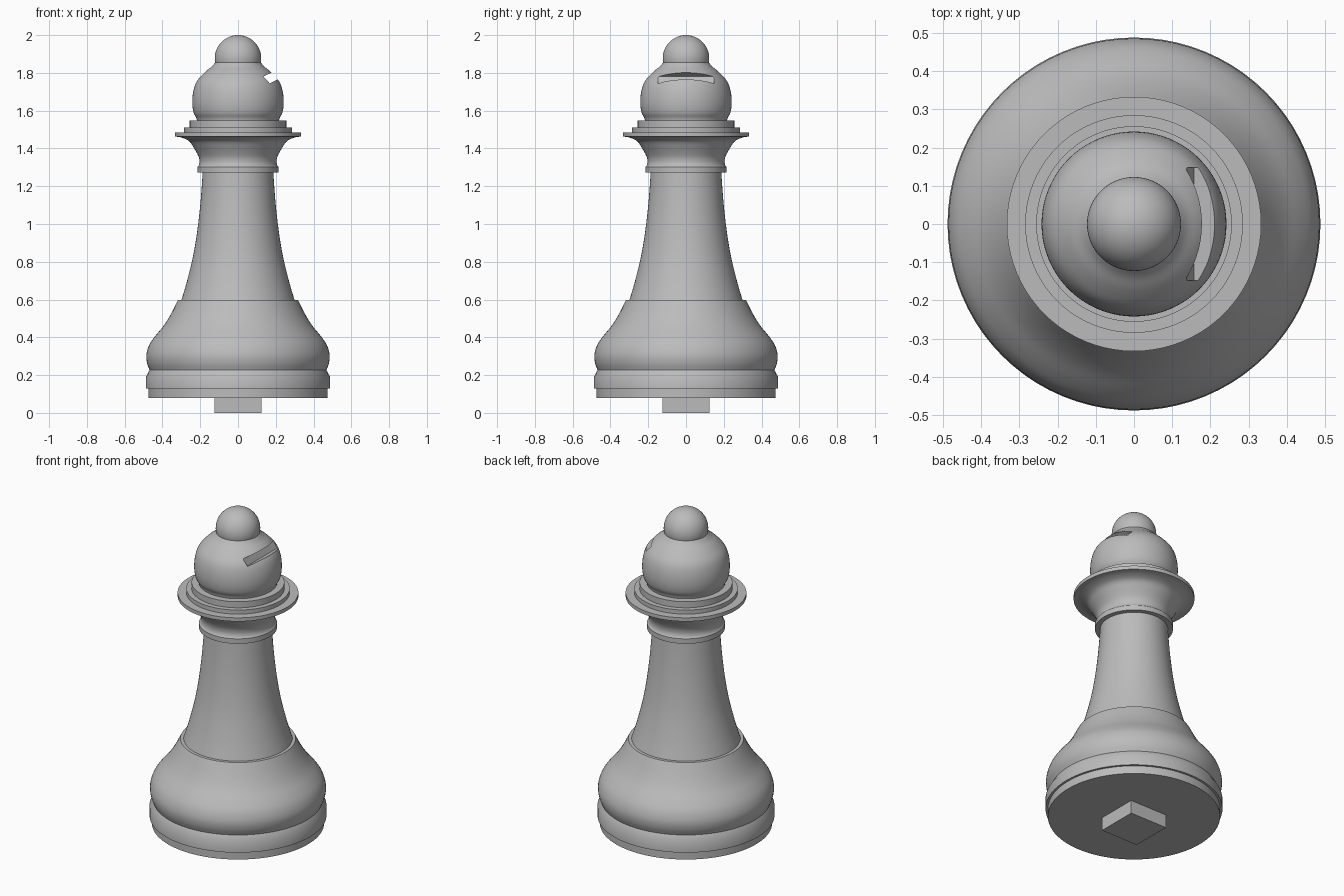
import bpy
import bmesh
import math
from mathutils import Vector, Matrix

cube = bpy.data.objects.get("Cube")
if cube:
    bpy.data.objects.remove(cube, do_unlink=True)

SEGMENTS = 80
GREY = (0.5, 0.5, 0.5, 1)
stone = bpy.data.materials.new("grey stone")
stone.use_nodes = True
stone.diffuse_color = GREY
stone.node_tree.nodes["Principled BSDF"].inputs["Base Color"].default_value = GREY


def finish(name, bm, smooth=True):
    bmesh.ops.recalc_face_normals(bm, faces=bm.faces)
    mesh = bpy.data.meshes.new(name)
    bm.to_mesh(mesh)
    bm.free()
    mesh.materials.append(stone)
    obj = bpy.data.objects.new(name, mesh)
    bpy.context.collection.objects.link(obj)
    if smooth:
        bpy.ops.object.select_all(action="DESELECT")
        obj.select_set(True)
        bpy.context.view_layer.objects.active = obj
        bpy.ops.object.shade_smooth_by_angle(angle=math.radians(30))
    return obj


def curve(points, steps=4):
    """Smooth curve through (radius, height) points."""
    p = [Vector(q) for q in points]
    p = [2 * p[0] - p[1]] + p + [2 * p[-1] - p[-2]]
    out = []
    for a, b, c, d in zip(p, p[1:], p[2:], p[3:]):
        for i in range(steps):
            t = i / steps
            out.append(0.5 * (2 * b + (c - a) * t + (2 * a - 5 * b + 4 * c - d) * t ** 2
                              + (3 * b - a - 3 * c + d) * t ** 3))
    return [tuple(v) for v in out] + [points[-1]]


def lathe(name, profile):
    """Turn a profile around the z axis, closing it at both ends."""
    profile = [(0, profile[0][1])] + list(profile) + [(0, profile[-1][1])]
    bm = bmesh.new()
    verts = [bm.verts.new((r, 0, z)) for r, z in profile]
    edges = [bm.edges.new(pair) for pair in zip(verts, verts[1:])]
    bmesh.ops.spin(bm, geom=verts + edges, cent=(0, 0, 0), axis=(0, 0, 1),
                   angle=math.tau, steps=SEGMENTS, use_merge=True)
    bmesh.ops.remove_doubles(bm, verts=bm.verts, dist=1e-5)
    return finish(name, bm)


def box(name, size, matrix):
    bm = bmesh.new()
    bmesh.ops.create_cube(bm, size=1, matrix=matrix @ Matrix.Diagonal((*size, 1)))
    return finish(name, bm, smooth=False)


# Square peg and stepped base
box("square_peg", (0.25, 0.25, 0.1), Matrix.Translation((0, 0, 0.05)))
lathe("base_plinth", [(0.475, 0.08), (0.475, 0.128), (0.488, 0.128),
                      (0.488, 0.19), (0.468, 0.226)])

# Bulging foot and tapering shaft
lathe("foot", curve([(0.468, 0.226), (0.482, 0.265), (0.485, 0.31), (0.47, 0.36),
                     (0.44, 0.405), (0.395, 0.46), (0.357, 0.52), (0.318, 0.597)]))
lathe("shaft", curve([(0.305, 0.58), (0.272, 0.69), (0.24, 0.82), (0.219, 0.94),
                      (0.204, 1.06), (0.194, 1.17), (0.186, 1.29)]))

# Collar below the head
lathe("neck_collar", [(0.215, 1.272), (0.215, 1.302)]
      + curve([(0.208, 1.31), (0.204, 1.33), (0.21, 1.36), (0.235, 1.405),
               (0.26, 1.44), (0.3, 1.458), (0.333, 1.463)]) + [(0.333, 1.485)])
lathe("middle_ring", [(0.285, 1.48), (0.285, 1.51)])
lathe("upper_ring", [(0.256, 1.505), (0.256, 1.547)])

# Domed head with a slanted slot
head = lathe("head", curve([(0.215, 1.54), (0.221, 1.562), (0.235, 1.59), (0.242, 1.64),
                            (0.237, 1.7), (0.218, 1.755), (0.176, 1.803),
                            (0.14, 1.833), (0.116, 1.86)]))
inward = math.atan2(0.022, 0.045)
slot = box("slot_cutter", (0.16, 0.296, 0.047),
           Matrix.Translation((0.1465, 0, 1.76)) @ Matrix.Rotation(-inward, 4, "Y")
           @ Matrix.Translation((0.08, 0, 0)))
slot.hide_render = True
slot.hide_set(True)
cut = head.modifiers.new("slot", "BOOLEAN")
cut.operation = "DIFFERENCE"
cut.solver = "EXACT"
cut.object = slot
# Cut before the smoothing so the slot keeps crisp edges
bpy.context.view_layer.objects.active = head
head.modifiers.active = cut
bpy.ops.object.modifier_apply(modifier=cut.name)
bpy.data.objects.remove(slot, do_unlink=True)
bpy.ops.object.select_all(action="DESELECT")
head.select_set(True)
bpy.ops.object.shade_smooth_by_angle(angle=math.radians(30))

# Round knob on top
lathe("knob", [(0.123 * math.cos(a), 1.877 + 0.123 * math.sin(a))
               for a in (math.radians(-60 + 6 * i) for i in range(25))] + [(0.001, 2)])
